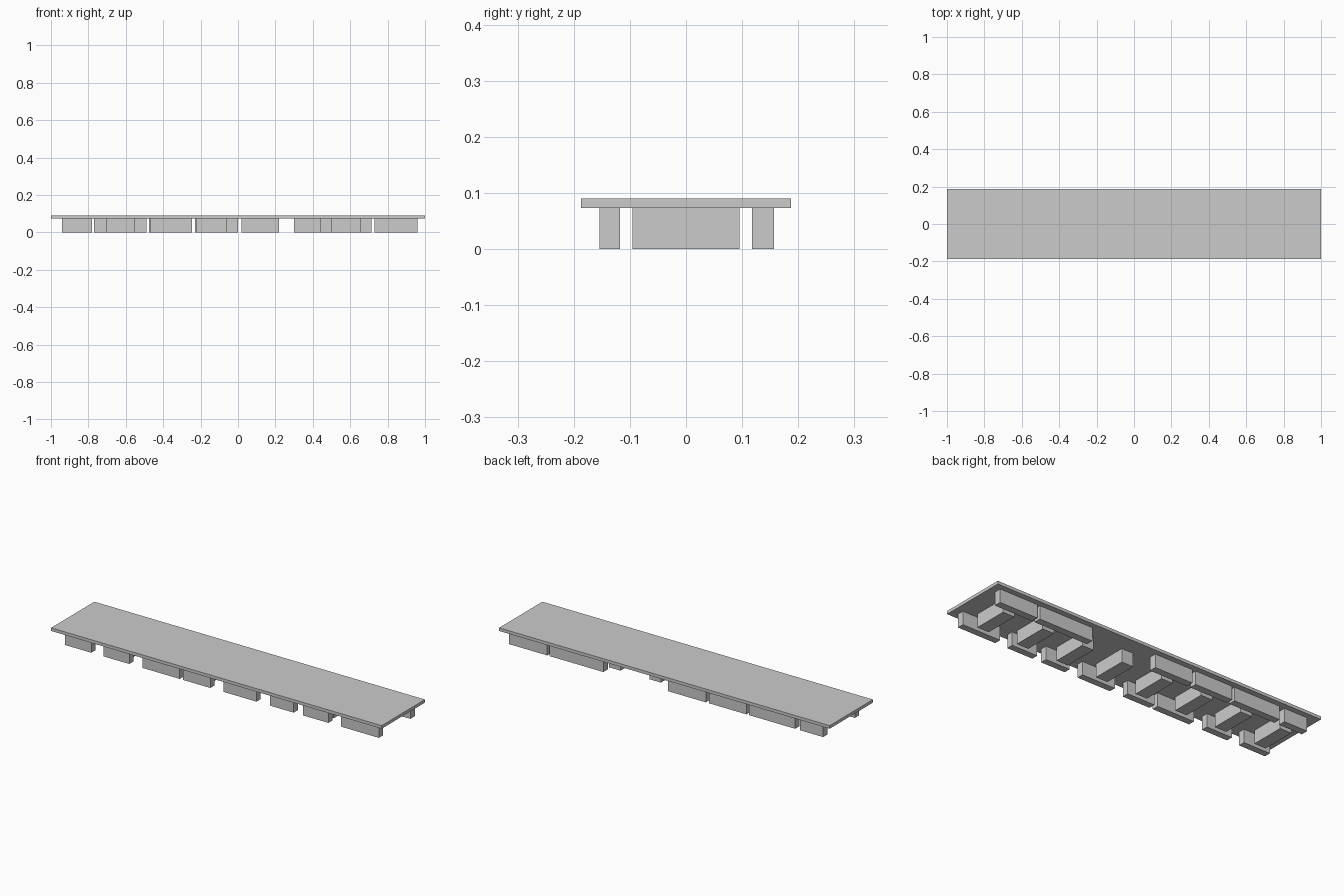
import bpy

# Remove the default cube
cube = bpy.data.objects.get("Cube")
if cube:
    bpy.data.objects.remove(cube, do_unlink=True)

# Single plain grey
grey = bpy.data.materials.new("plain grey")
grey.use_nodes = True
colour = (0.6, 0.6, 0.6, 1)
grey.diffuse_color = colour
grey.node_tree.nodes["Principled BSDF"].inputs["Base Color"].default_value = colour

PLATE_BOTTOM = 0.073
PLATE_TOP = 0.09


def box(name, x, y, z):
    """Box spanning the given (low, high) ranges."""
    bpy.ops.mesh.primitive_cube_add(size=1)
    obj = bpy.context.object
    obj.name = name
    for v in obj.data.vertices:
        for axis, (low, high) in enumerate((x, y, z)):
            v.co[axis] = low if v.co[axis] < 0 else high
    obj.data.materials.append(grey)
    return obj


relief = (0, PLATE_BOTTOM)

# Flat top plate
box("top_plate", (-1, 1), (-0.187, 0.187), (PLATE_BOTTOM, PLATE_TOP))

# Feet along the front edge
front_spans = [(-0.94, -0.78), (-0.705, -0.55), (-0.47, -0.245), (-0.225, -0.06),
               (0.02, 0.22), (0.30, 0.445), (0.50, 0.655), (0.73, 0.96)]
for i, span in enumerate(front_spans):
    box(f"front_foot_{i + 1}", span, (-0.154, -0.118), relief)

# Rails along the back edge
back_spans = [(-0.94, -0.80), (-0.77, -0.49), (-0.475, -0.25), (-0.23, 0.0),
              (0.39, 0.715), (0.73, 0.96)]
for i, span in enumerate(back_spans):
    box(f"back_rail_{i + 1}", span, (0.118, 0.157), relief)

# Evenly spaced straight ribs between feet and rails
for i in range(8):
    centre = -0.86 + 0.245 * i
    box(f"cross_rib_{i + 1}", (centre - 0.035, centre + 0.035), (-0.095, 0.095), relief)
